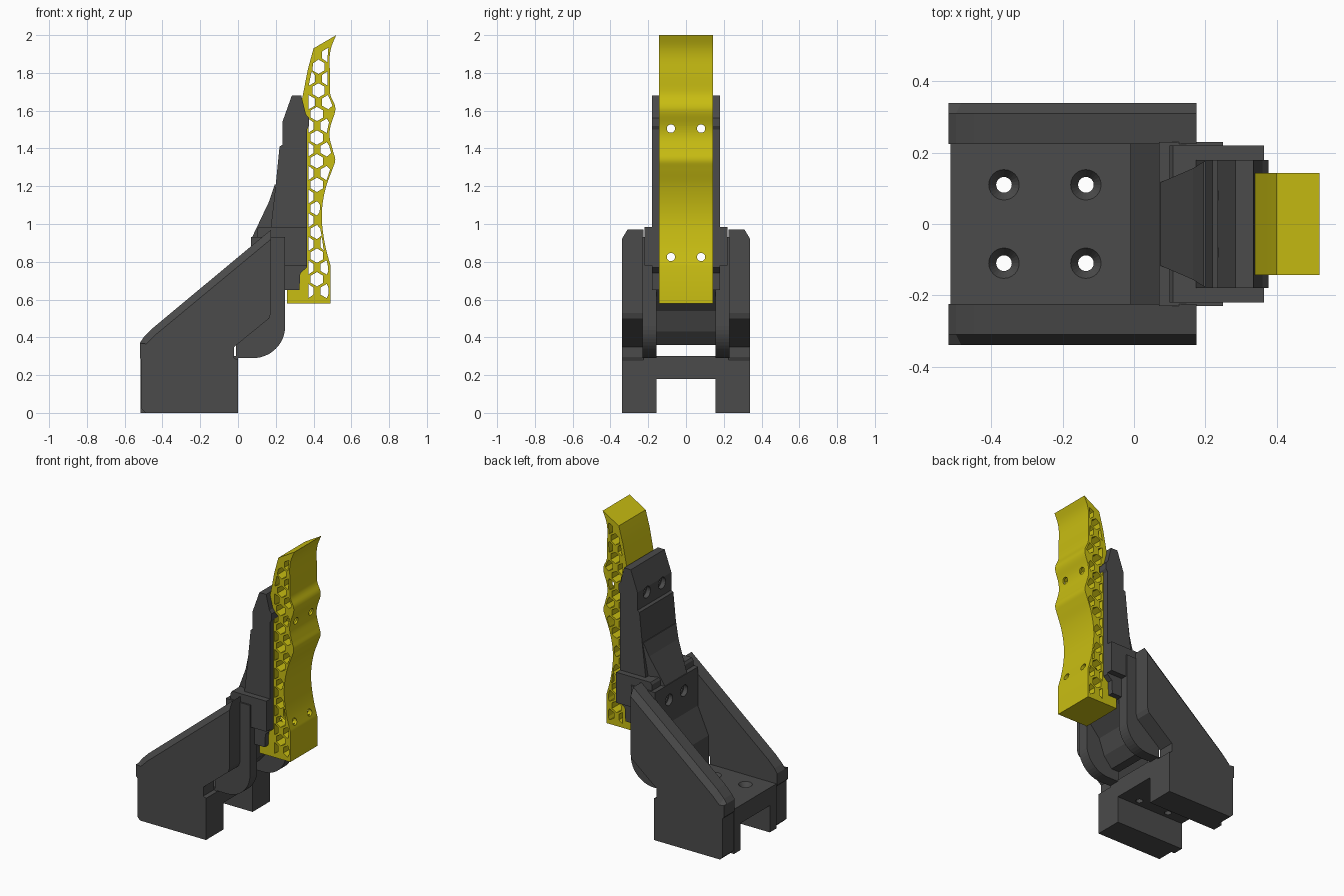
import bpy, bmesh, math
from mathutils import Matrix, Vector

if "Cube" in bpy.data.objects:
    bpy.data.objects.remove(bpy.data.objects["Cube"])


def material(name, rgb):
    m = bpy.data.materials.new(name)
    m.use_nodes = True
    m.diffuse_color = (*rgb, 1)
    m.node_tree.nodes["Principled BSDF"].inputs["Base Color"].default_value = (*rgb, 1)
    return m


GREY = material("dark grey", (0.07, 0.07, 0.07))
YELLOW = material("yellow", (0.58, 0.51, 0.006))


def finish(name, bm, mat):
    bmesh.ops.recalc_face_normals(bm, faces=bm.faces)
    me = bpy.data.meshes.new(name)
    bm.to_mesh(me)
    bm.free()
    ob = bpy.data.objects.new(name, me)
    bpy.context.collection.objects.link(ob)
    if mat:
        me.materials.append(mat)
    else:
        ob.hide_render = True
        ob.hide_viewport = True
        ob.display_type = 'WIRE'
    return ob


def add_prism(bm, near, far, y0, y1):
    """Join two matching x-z outlines lying at y0 and y1."""
    a = [bm.verts.new((x, y0, z)) for x, z in near]
    b = [bm.verts.new((x, y1, z)) for x, z in far]
    bm.faces.new(a)
    bm.faces.new(b[::-1])
    for i in range(len(a)):
        j = (i + 1) % len(a)
        bm.faces.new((a[j], a[i], b[i], b[j]))


def prism(name, pts, y0, y1, mat, far=None):
    bm = bmesh.new()
    add_prism(bm, pts, far or pts, y0, y1)
    return finish(name, bm, mat)


def add_cone(bm, r1, r2, depth, loc, axis):
    rot = Vector((0, 0, 1)).rotation_difference(Vector(axis)).to_matrix().to_4x4()
    bmesh.ops.create_cone(bm, cap_ends=True, segments=24, radius1=r1, radius2=r2,
                          depth=depth, matrix=Matrix.Translation(loc) @ rot)


def cut(ob, *cutters):
    for c in cutters:
        mod = ob.modifiers.new("cut", 'BOOLEAN')
        mod.operation = 'DIFFERENCE'
        mod.solver = 'EXACT'
        mod.object = c


# Base: channel section with a floor and two inner legs
bm = bmesh.new()
section = [(-.226, 0), (-.155, 0), (-.155, .18), (.155, .18), (.155, 0),
           (.226, 0), (.226, .3), (-.226, .3)]
add_prism(bm, section, section, -.515, 0)
for v in bm.verts:
    v.co.x, v.co.y = v.co.y, v.co.x
base = finish("base_channel", bm, GREY)

# Countersunk floor holes
bm = bmesh.new()
for x in (-.365, -.135):
    for y in (-.11, .11):
        add_cone(bm, .022, .022, .4, (x, y, .1), (0, 0, 1))
cut(base, finish("floor_hole_cutter", bm, None))
bm = bmesh.new()
for x in (-.365, -.135):
    for y in (-.11, .11):
        add_cone(bm, .02, .046, .04, (x, y, .285), (0, 0, 1))
cut(base, finish("floor_sink_cutter", bm, None))

# Side walls with a chamfered sloping rim, and curved hinge cheeks
wall = [(-.51, .02), (-.49, 0), (0, 0), (0, .28), (-.02, .29), (-.02, .35), (.14, .48),
        (.165, .5), (.175, .53), (.175, .97), (-.45, .45), (-.5, .4), (-.52, .37),
        (-.52, .29), (-.51, .28)]
rim = [(x, z - .05) if i == 9 else (x + .015, z - .035) if i in (10, 11) else (x, z)
       for i, (x, z) in enumerate(wall)]
arc = [(.08 + .17 * math.sin(t * math.pi / 24), .46 - .17 * math.cos(t * math.pi / 24))
       for t in range(13)]
rear = [(.07, .93), (.07, .67), (-.01, .49)]
cheek = [(-.01, .29)] + arc + [(.25, .93)] + rear
for side, s in (("right", -1), ("left", 1)):
    prism(side + "_wall", wall, s * .225, s * .31, GREY)
    prism(side + "_wall_rim", wall, s * .31, s * .34, GREY, rim)
    prism(side + "_cheek", cheek, s * .155, s * .23, GREY)

# Bracket body between the cheeks
body = prism("bracket_body", [(-.01, .36), (.05, .36), (.11, .43), (.15, .54), (.25, .65),
                              (.25, .93)] + rear, -.16, .16, GREY)

# Clamp block that carries the spine
block = prism("clamp_block", [(.1, .78), (.365, .78), (.365, .985), (.11, .985), (.1, .97)],
              -.22, .22, GREY)
lower = prism("clamp_lower", [(.2, .65), (.325, .65), (.33, .74), (.365, .77), (.365, .8),
                              (.2, .8)], -.18, .18, GREY)

# Spine plate behind the grip
spine = prism("spine", [(.16, .9), (.17, .95), (.2, 1.21), (.22, 1.41), (.235, 1.42),
                        (.235, 1.54), (.285, 1.68), (.335, 1.68), (.36, 1.58),
                        (.377, 1.56), (.377, 1.52), (.365, 1.5), (.365, .9)],
              -.18, .18, GREY)

# Tapered gusset at the foot of the spine
bm = bmesh.new()
gusset = [(.07, .92), (.165, 1.12), (.195, 1.21), (.25, 1.21), (.25, .92)]
add_prism(bm, gusset, gusset, -1, 1)
for v in bm.verts:
    v.co.y *= .115 + .063 * min(1, max(0, (v.co.x - .1) * 10))
gusset = finish("spine_gusset", bm, GREY)


# Grip with a wavy front
def smooth_path(p, n=5):
    """Catmull-Rom curve through the points."""
    p = [Vector(q) for q in p]
    out = []
    for i in range(len(p) - 1):
        a, b, c, d = p[max(i - 1, 0)], p[i], p[i + 1], p[min(i + 2, len(p) - 1)]
        for k in range(n):
            t = k / n
            out.append((b * 2 + (c - a) * t + (a * 2 - b * 5 + c * 4 - d) * t ** 2
                        + (b * 3 - a - c * 3 + d) * t ** 3) / 2)
    return [tuple(q) for q in out + [p[-1]]]


front = smooth_path([(.49, .78), (.463, .88), (.445, 1), (.447, 1.1), (.467, 1.2),
                     (.5, 1.29), (.515, 1.34), (.502, 1.39), (.485, 1.46), (.49, 1.52),
                     (.513, 1.59), (.512, 1.63), (.488, 1.69), (.487, 1.79),
                     (.485, 1.88), (.495, 1.94), (.52, 2)])
back = [(.4, 1.93), (.37, 1.82), (.335, 1.64), (.3, 1.5), (.3, .65), (.26, .65)]
grip = prism("grip", [(.26, .58), (.49, .58)] + front + back, -.143, .143, YELLOW)
bpy.ops.object.select_all(action='DESELECT')
grip.select_set(True)
bpy.context.view_layer.objects.active = grip
bpy.ops.object.shade_smooth_by_angle(angle=math.radians(30))


def front_x(z):
    return min(front, key=lambda q: abs(q[1] - z))[0] - .012


def back_x(z):
    return .372 if z < 1.72 else .372 + (z - 1.72) * .2


# Honeycomb cells, clipped to stay inside the grip outline
bm = bmesh.new()
for i in range(21):
    z0 = .645 + i * .0625
    shift = .008 if z0 > 1.6 else 0
    for dx in ((0,) if i % 2 else (-.052, .052)):
        cell = []
        for k in range(6):
            a = math.radians(60 * k + 30)
            x, z = .418 + shift + dx + .038 * math.cos(a), z0 + .038 * math.sin(a)
            x = max(back_x(z), min(front_x(z), x))
            if not cell or (Vector(cell[-1]) - Vector((x, z))).length > .002:
                cell.append((x, z))
        xs = [q[0] for q in cell]
        if max(xs) - min(xs) > .018:
            add_prism(bm, cell, cell, -.3, .3)
cut(grip, finish("honeycomb_cutter", bm, None))

# Bolt holes through grip, spine and bracket, countersunk at the rear
bm = bmesh.new()
sink = bmesh.new()
for x, z in ((.07, .825), (.235, 1.505)):
    for y in (-.08, .08):
        add_cone(bm, .022, .022, 1.2, (.3, y, z), (1, 0, 0))
        add_cone(sink, .038, .038, .06, (x, y, z), (1, 0, 0))
bolts = finish("bolt_hole_cutter", bm, None)
sinks = finish("bolt_sink_cutter", sink, None)
for ob in (grip, block, gusset):
    cut(ob, bolts)
for ob in (body, spine):
    cut(ob, bolts, sinks)
